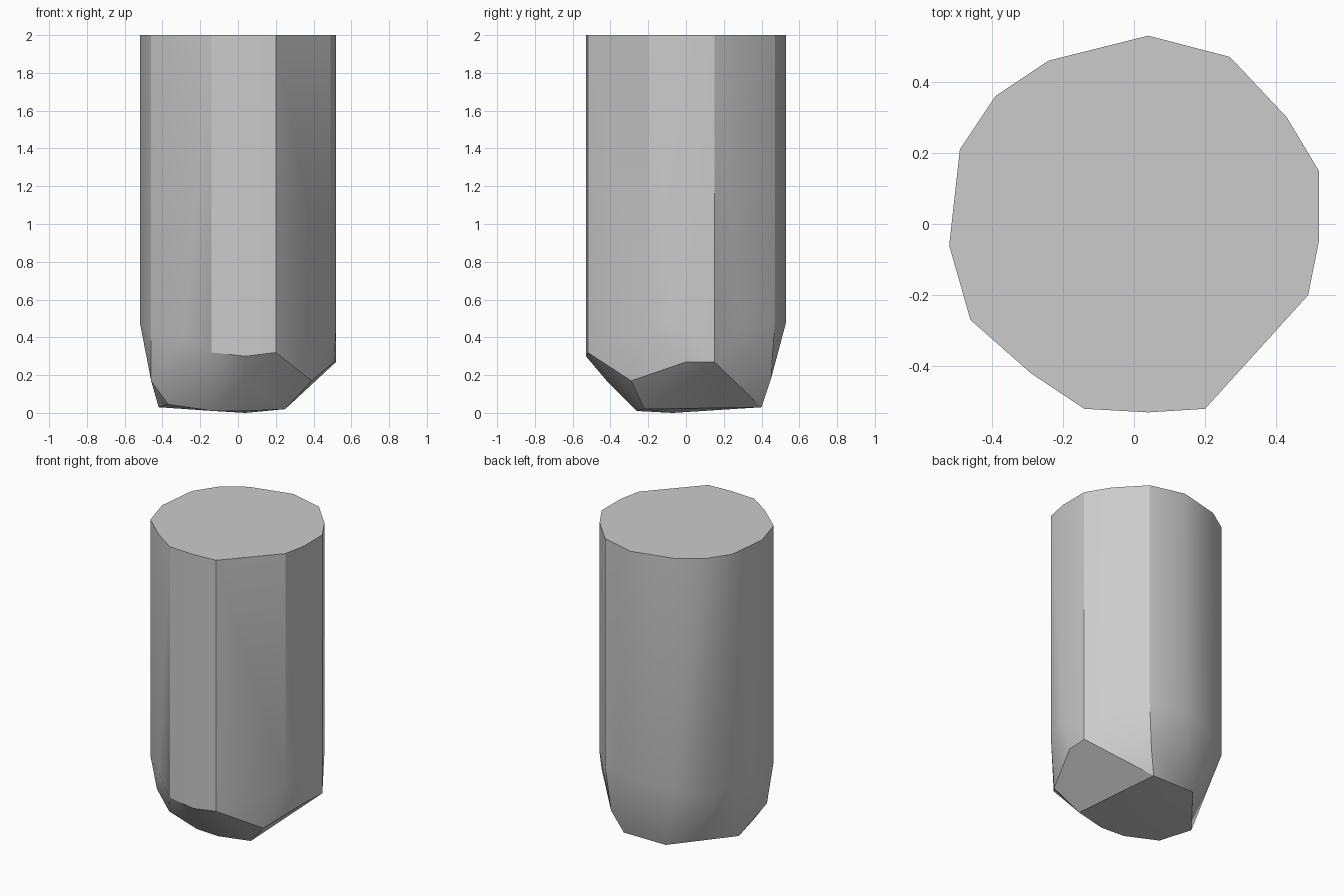
import bpy
import bmesh
import math

default_cube = bpy.data.objects.get("Cube")
if default_cube:
    bpy.data.objects.remove(default_cube, do_unlink=True)

HEIGHT = 2.0

# Vertical edges of the column: x, y and the height where each one ends
column_edges = [
    (.04, .53, .48), (.27, .47, .48), (.43, .3, .46), (.52, .15, .27),
    (.52, -.05, .5), (.49, -.2, .45), (.2, -.52, .32), (.04, -.53, .3),
    (-.14, -.52, .32), (-.29, -.42, .4), (-.46, -.27, .42),
    (-.52, -.06, .48), (-.49, .21, .45), (-.39, .36, .4), (-.24, .46, .45),
]

# Corners of the chipped band between the column and the foot
band_corners = [
    (.51, 0, .27), (.39, -.29, .17), (.03, -.42, .17),
    (-.46, -.2, .17), (.24, .45, .18),
]

# Corners of the nearly flat foot
foot_corners = [
    (.18, .4, .03), (.25, -.22, .02), (.04, -.26, .01), (-.13, -.25, .01),
    (-.37, -.2, .045), (-.42, .04, .03), (-.13, .4, .03), (.04, -.07, 0),
]


def make_material(name, colour):
    material = bpy.data.materials.new(name)
    material.use_nodes = True
    material.diffuse_color = colour
    shader = next(node for node in material.node_tree.nodes
                  if node.type == 'BSDF_PRINCIPLED')
    shader.inputs["Base Color"].default_value = colour
    return material


def make_hull(name, points, material):
    """Wrap the points in a closed faceted shell and merge its flat areas."""
    bm = bmesh.new()
    for point in points:
        bm.verts.new(point)
    bmesh.ops.convex_hull(bm, input=bm.verts[:], use_existing_faces=False)
    loose = [vert for vert in bm.verts if not vert.link_faces]
    bmesh.ops.delete(bm, geom=loose, context='VERTS')
    bmesh.ops.dissolve_limit(bm, angle_limit=math.radians(1),
                             verts=bm.verts[:], edges=bm.edges[:])
    bmesh.ops.recalc_face_normals(bm, faces=bm.faces[:])
    mesh = bpy.data.meshes.new(name)
    bm.to_mesh(mesh)
    bm.free()
    mesh.materials.append(material)
    shell = bpy.data.objects.new(name, mesh)
    bpy.context.collection.objects.link(shell)
    return shell


# Column with a flat top and an irregular chipped lower end
grey = make_material("plain grey", (.6, .6, .6, 1))
top_points = [(x, y, HEIGHT) for x, y, end in column_edges]
pillar = make_hull("chipped_pillar",
                   top_points + column_edges + band_corners + foot_corners,
                   grey)

# Soft shading on the gentle bends, crisp edges elsewhere
bpy.ops.object.select_all(action='DESELECT')
pillar.select_set(True)
bpy.context.view_layer.objects.active = pillar
bpy.ops.object.shade_smooth_by_angle(angle=math.radians(30))
